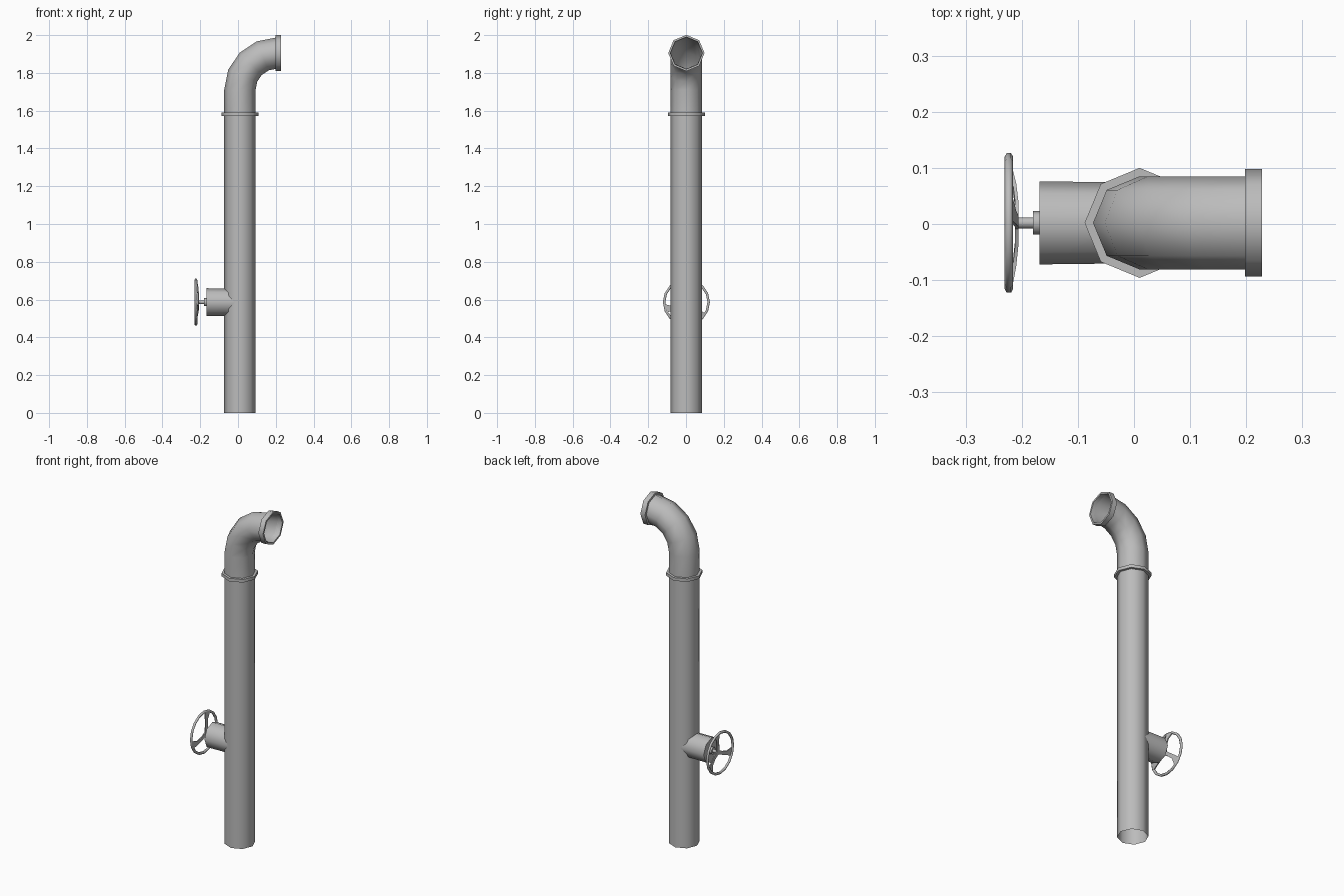
import bpy, bmesh
from math import sin, cos, pi, radians
from mathutils import Vector

if "Cube" in bpy.data.objects:
    bpy.data.objects.remove(bpy.data.objects["Cube"])

grey = bpy.data.materials.new("grey metal")
grey.use_nodes = True
colour = (0.5, 0.5, 0.5, 1)
grey.diffuse_color = colour
grey.node_tree.nodes["Principled BSDF"].inputs["Base Color"].default_value = colour

PX, PY = 0.01, 0.002      # pipe axis
VZ = 0.586                # valve height
R = 0.083                 # pipe radius
Y = Vector((0, 1, 0))
X = Vector((1, 0, 0))
Z = Vector((0, 0, 1))


def finish(name, bm, angle=50):
    bmesh.ops.recalc_face_normals(bm, faces=bm.faces)
    mesh = bpy.data.meshes.new(name)
    bm.to_mesh(mesh)
    bm.free()
    mesh.materials.append(grey)
    obj = bpy.data.objects.new(name, mesh)
    bpy.context.collection.objects.link(obj)
    bpy.ops.object.select_all(action='DESELECT')
    obj.select_set(True)
    bpy.context.view_layer.objects.active = obj
    bpy.ops.object.shade_smooth_by_angle(angle=radians(angle))
    return obj


def loft(name, rings, sides=8, cap_start=False, cap_end=False, loop=False):
    """Skin rings given as (centre, side axis, radius); y is the other axis."""
    bm = bmesh.new()
    rows = []
    for centre, axis, radius in rings:
        turns = [2 * pi * i / sides for i in range(sides)]
        rows.append([bm.verts.new(centre + radius * (cos(t) * axis + sin(t) * Y))
                     for t in turns])
    pairs = list(zip(rows, rows[1:])) + ([(rows[-1], rows[0])] if loop else [])
    for a, b in pairs:
        for i in range(sides):
            j = (i + 1) % sides
            bm.faces.new((a[i], a[j], b[j], b[i]))
    if cap_start:
        bm.faces.new(rows[0])
    if cap_end:
        bm.faces.new(rows[-1])
    return finish(name, bm)


def at_height(z, r):
    return (Vector((PX, PY, z)), X, r)


def at_x(x, z, r):
    return (Vector((x, PY, z)), Z, r)


# Upright pipe, open at the foot
loft("upright_pipe", [at_height(0, R), at_height(1.58, R)])

# Joint collar
loft("joint_collar", [at_height(1.572, R), at_height(1.572, 0.098),
                      at_height(1.59, 0.098), at_height(1.59, R)])

# Elbow bending toward +x
BEND = Vector((0.205, PY, 1.71))
elbow = [at_height(1.58, R)]
for i in range(5):
    a = pi / 2 * i / 4
    outward = Vector((-cos(a), 0, sin(a)))
    elbow.append((BEND + 0.195 * outward, -outward, R))
loft("elbow", elbow)

# Open mouth flange
mouth = [(0.198, R), (0.198, 0.096), (0.228, 0.096), (0.228, 0.085)]
loft("mouth_flange", [(Vector((x, PY, 1.905)), -Z, r) for x, r in mouth], loop=True)

# Valve body, gland and stem
loft("valve_body", [at_x(-0.168, VZ, 0.074), at_x(0, VZ, 0.072)], 8, True)
loft("valve_gland", [at_x(-0.18, VZ, 0.021), at_x(-0.165, VZ, 0.021)], 8, True)
loft("valve_stem", [at_x(-0.212, VZ, 0.01), at_x(-0.17, VZ, 0.01)], 8, True)

# Handwheel rim
WX = -0.223
bm = bmesh.new()
profile = [bm.verts.new((WX + 0.0075 * cos(t), PY, VZ + 0.118 + 0.0075 * sin(t)))
           for t in [pi / 3 * i for i in range(6)]]
edges = [bm.edges.new((profile[i], profile[(i + 1) % 6])) for i in range(6)]
bmesh.ops.spin(bm, geom=profile + edges, cent=(WX, PY, VZ), axis=X,
               angle=2 * pi, steps=16, use_merge=True)
bmesh.ops.remove_doubles(bm, verts=bm.verts, dist=0.0005)
finish("handwheel_rim", bm, 70)

# Three dished, flaring spokes: (distance, half width, x, sweep in degrees)
stations = [(0.0, 0.012, -0.209, 0), (0.04, 0.01, -0.209, 6),
            (0.08, 0.012, -0.213, 3), (0.118, 0.025, -0.221, -4)]
bm = bmesh.new()
for k in range(3):
    rows = []
    for dist, half, x, sweep in stations:
        a = radians(80 + 120 * k + sweep)
        out = Vector((0, cos(a), sin(a)))
        side = Vector((0, -sin(a), cos(a)))
        mid = Vector((x, PY, VZ)) + dist * out
        rows.append([bm.verts.new(mid + s * half * side + d * X)
                     for s, d in ((-1, -0.003), (1, -0.003), (1, 0.003), (-1, 0.003))])
    for a, b in zip(rows, rows[1:]):
        for i in range(4):
            j = (i + 1) % 4
            bm.faces.new((a[i], a[j], b[j], b[i]))
    bm.faces.new(rows[0])
    bm.faces.new(rows[-1])
finish("handwheel_spokes", bm, 40)
